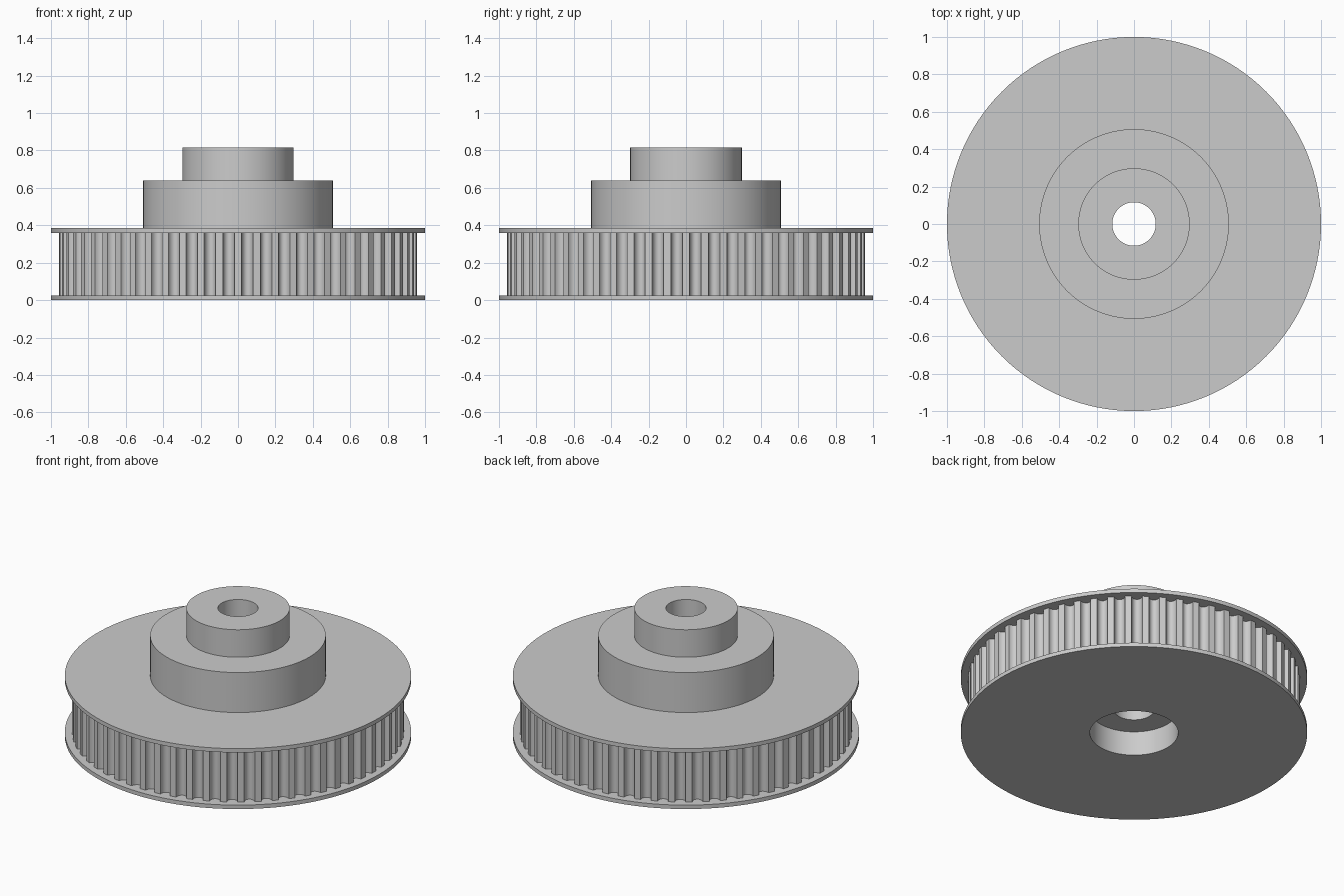
import bpy, bmesh, math

cube = bpy.data.objects.get("Cube")
if cube:
    bpy.data.objects.remove(cube, do_unlink=True)

metal = bpy.data.materials.new("plain grey")
metal.use_nodes = True
grey = (0.6, 0.6, 0.6, 1.0)
metal.diffuse_color = grey
metal.node_tree.nodes["Principled BSDF"].inputs["Base Color"].default_value = grey


def finish(bm, name, angle):
    bmesh.ops.recalc_face_normals(bm, faces=bm.faces[:])
    mesh = bpy.data.meshes.new(name)
    bm.to_mesh(mesh)
    bm.free()
    mesh.materials.append(metal)
    obj = bpy.data.objects.new(name, mesh)
    bpy.context.collection.objects.link(obj)
    bpy.ops.object.select_all(action='DESELECT')
    obj.select_set(True)
    bpy.context.view_layer.objects.active = obj
    bpy.ops.object.shade_smooth_by_angle(angle=math.radians(angle))
    return obj


def lathe(name, profile, steps=128):
    """Turn a closed (radius, height) outline around the z axis."""
    bm = bmesh.new()
    verts = [bm.verts.new((r, 0, z)) for r, z in profile]
    edges = [bm.edges.new((v, verts[i - 1])) for i, v in enumerate(verts)]
    bmesh.ops.spin(bm, geom=verts + edges, cent=(0, 0, 0), axis=(0, 0, 1),
                   angle=math.tau, steps=steps)
    bmesh.ops.remove_doubles(bm, verts=bm.verts[:], dist=0.0001)
    return finish(bm, name, 30)


# Heights and radii shared by the parts
FLANGE = 0.025
BELT_TOP = 0.36
DECK = 0.385
CORE = 0.88
BORE = 0.116

# Stepped hub, both flanges, through bore and recess underneath
lathe("hub_and_flanges", [
    (0.255, 0), (1, 0), (1, FLANGE), (CORE, FLANGE),
    (CORE, BELT_TOP), (1, BELT_TOP), (1, DECK),
    (0.507, DECK), (0.507, 0.64), (0.298, 0.64), (0.298, 0.815),
    (BORE, 0.815), (BORE, 0.155), (0.255, 0.155),
])


# Toothed rim with rounded grooves between flat lands
def toothed_rim(teeth=60, radius=0.958, depth=0.038, samples=10):
    pitch = math.tau / teeth
    half_groove = pitch * 0.31
    bm = bmesh.new()
    rings = []
    for t in range(teeth):
        middle = -math.pi / 2 + (t + 0.5) * pitch
        for s in range(samples + 1):
            a = math.pi * s / samples
            angle = middle - half_groove * math.cos(a)
            r = radius - depth * math.sin(a)
            c, n = math.cos(angle), math.sin(angle)
            rings.append([bm.verts.new((q * c, q * n, z)) for q, z in (
                (CORE, FLANGE), (r, FLANGE), (r, BELT_TOP), (CORE, BELT_TOP))])
    for i, ring in enumerate(rings):
        last = rings[i - 1]
        for k in range(3):
            bm.faces.new((last[k], ring[k], ring[k + 1], last[k + 1]))
    return finish(bm, "toothed_rim", 35)


toothed_rim()
